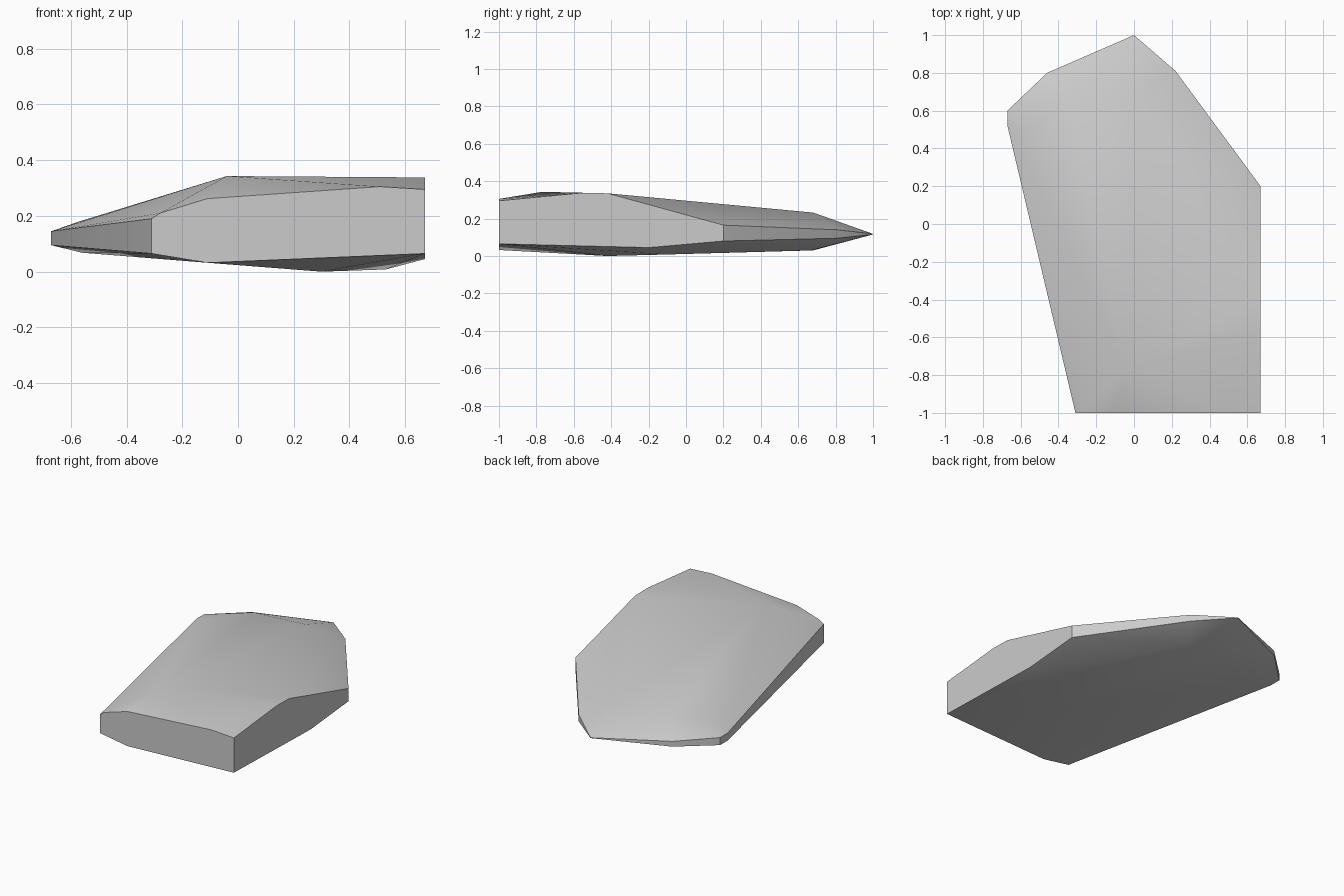
import bpy
import bmesh
import math

cube = bpy.data.objects.get("Cube")
if cube:
    bpy.data.objects.remove(cube, do_unlink=True)

# Plain stone colour
stone = bpy.data.materials.new("stone_grey")
stone.use_nodes = True
colour = (0.6, 0.6, 0.6, 1)
stone.diffuse_color = colour
stone.node_tree.nodes["Principled BSDF"].inputs["Base Color"].default_value = colour

# Chipped outline: each corner has a lower and an upper height
rim = [
    (-.31, -1, .065, .19), (.67, -1, .065, .295), (.67, .2, .08, .165),
    (.22, .81, .095, .14), (0, 1, .115, .118), (-.46, .8, .105, .14),
    (-.67, .6, .095, .145), (-.67, .52, .095, .145),
]
# Extra corners along the front and left walls
wall_corners = [
    (-.28, -1, .21), (-.11, -1, .262), (.51, -1, .305), (-.11, -1, .032),
    (.67, -.55, .338), (.67, -.42, .335), (.67, -.2, .045),
]
# Crown ridges and shallow underside
crown = [(-.04, -.77, .343), (-.57, .5, .18), (-.35, .66, .22), (.02, .68, .232)]
underside = [
    (.3, -.42, 0), (.53, -.1, .008), (.12, .67, .03), (-.06, .68, .03), (-.56, .5, .068),
]

# Slab of rock, wrapped tightly around its corners
bm = bmesh.new()
for x, y, low, high in rim:
    bm.verts.new((x, y, low))
    bm.verts.new((x, y, high))
for corner in wall_corners + crown + underside:
    bm.verts.new(corner)
bmesh.ops.convex_hull(bm, input=bm.verts[:])
loose = [v for v in bm.verts if not v.link_faces]
bmesh.ops.delete(bm, geom=loose, context='VERTS')
bmesh.ops.dissolve_limit(bm, angle_limit=math.radians(1),
                         verts=bm.verts[:], edges=bm.edges[:])
bmesh.ops.recalc_face_normals(bm, faces=bm.faces[:])

mesh = bpy.data.meshes.new("rock_slab")
bm.to_mesh(mesh)
bm.free()
mesh.materials.append(stone)
rock = bpy.data.objects.new("rock_slab", mesh)
bpy.context.collection.objects.link(rock)

# Soft facets with crisp wall edges
bpy.ops.object.select_all(action='DESELECT')
rock.select_set(True)
bpy.context.view_layer.objects.active = rock
bpy.ops.object.shade_smooth_by_angle(angle=math.radians(30))
